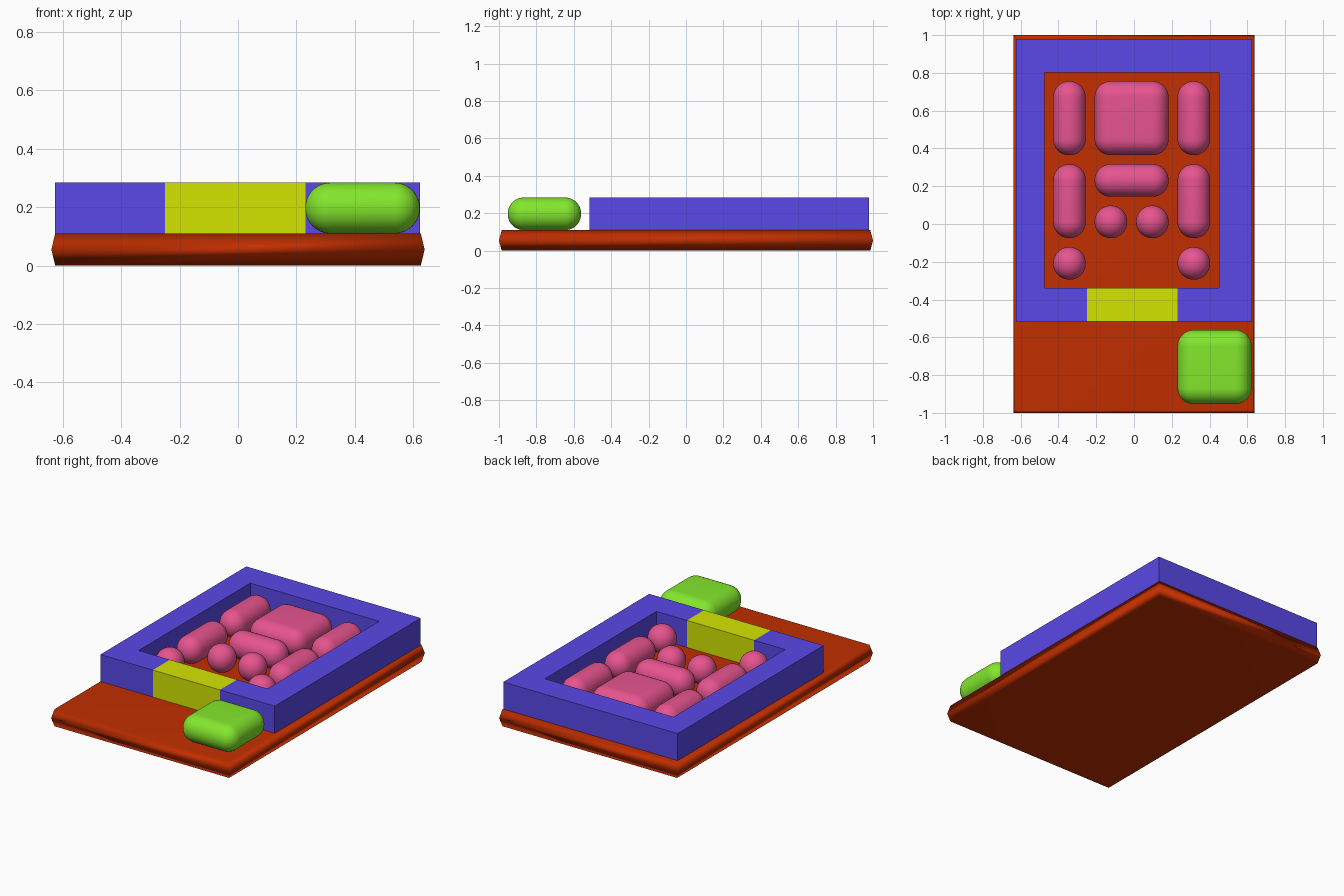
import bpy, bmesh

if "Cube" in bpy.data.objects:
    bpy.data.objects.remove(bpy.data.objects["Cube"])


def material(name, r, g, b):
    lin = [((c / 255 + 0.055) / 1.055) ** 2.4 if c > 10 else c / 255 / 12.92 for c in (r, g, b)]
    m = bpy.data.materials.new(name)
    m.diffuse_color = (*lin, 1)
    m.use_nodes = True
    m.node_tree.nodes["Principled BSDF"].inputs["Base Color"].default_value = m.diffuse_color
    return m


RUST = material("rust_red", 194, 46, 0)
BLUE = material("violet_blue", 92, 73, 235)
YELLOW = material("mustard_yellow", 213, 230, 0)
PINK = material("pink", 234, 85, 145)
GREEN = material("leaf_green", 133, 234, 45)
Z0, Z1 = 0.11, 0.285    # floor and top of everything on the tray


def finish(name, bm, mat):
    bmesh.ops.recalc_face_normals(bm, faces=bm.faces)
    me = bpy.data.meshes.new(name)
    bm.to_mesh(me)
    bm.free()
    me.materials.append(mat)
    ob = bpy.data.objects.new(name, me)
    bpy.context.collection.objects.link(ob)
    return ob


def prism(name, outline, z0, z1, mat):
    bm = bmesh.new()
    face = bm.faces.new([bm.verts.new((x, y, z0)) for x, y in outline])
    ext = bmesh.ops.extrude_face_region(bm, geom=[face])
    for v in ext["geom"]:
        if isinstance(v, bmesh.types.BMVert):
            v.co.z = z1
    return finish(name, bm, mat)


def rounded_block(name, x0, x1, y0, y1, mat):
    """Pillow-like block whose edges are fully rounded."""
    bm = bmesh.new()
    bmesh.ops.create_cube(bm, size=1)
    for v in bm.verts:
        v.co = (x0 if v.co.x < 0 else x1, y0 if v.co.y < 0 else y1, Z0 if v.co.z < 0 else Z1 - 0.001)
    ob = finish(name, bm, mat)
    bev = ob.modifiers.new("round", 'BEVEL')
    bev.width = 0.0855
    bev.segments = 12
    bev.limit_method = 'NONE'
    for p in ob.data.polygons:
        p.use_smooth = True
    return ob


# Base board with a bulging V-shaped rim
bm = bmesh.new()
rings = [[bm.verts.new((sx * hx, sy * hy, z)) for sx, sy in ((-1, -1), (1, -1), (1, 1), (-1, 1))]
         for hx, hy, z in ((0.626, 0.985, 0), (0.639, 1.0, 0.055), (0.626, 0.985, Z0))]
bm.faces.new(rings[0])
bm.faces.new(rings[2])
for a, b in zip(rings, rings[1:]):
    for i in range(4):
        j = (i + 1) % 4
        bm.faces.new((a[i], a[j], b[j], b[i]))
base = finish("base_board", bm, RUST)
for p in base.data.polygons:
    p.use_smooth = True
base.modifiers.new("weighted", 'WEIGHTED_NORMAL')

# Wall frame, open at the front, and the gate that fills the opening
L, R, F, B = -0.626, 0.624, -0.515, 0.979
l, r, f, b = -0.474, 0.45, -0.34, 0.803
G0, G1 = -0.25, 0.231
prism("wall_frame", [(G0, F), (G0, f), (l, f), (l, b), (r, b), (r, f),
                     (G1, f), (G1, F), (R, F), (R, B), (L, B), (L, F)], Z0, Z1, BLUE)
prism("gate", [(G0, F), (G1, F), (G1, f), (G0, f)], Z0, Z1, YELLOW)

# Sliding blocks on a 4-wide grid: column, row, columns wide, rows tall
PITCH, GAP = 0.2195, 0.047


def grid_block(name, col, row, w, h, mat):
    x, y = -0.428 + col * PITCH, 0.756 - row * PITCH
    rounded_block(name, x, x + w * PITCH - GAP, y - h * PITCH + GAP, y, mat)


for col in (0, 3):
    for row, h in ((0, 2), (2, 2), (4, 1)):
        grid_block("side_block", col, row, 1, h, PINK)
grid_block("large_block", 1, 0, 2, 2, PINK)
grid_block("wide_block", 1, 2, 2, 1, PINK)
for col in (1, 2):
    grid_block("small_block", col, 3, 1, 1, PINK)

# Freed block outside the gate
grid_block("freed_block", 3, 6, 2, 2, GREEN)
